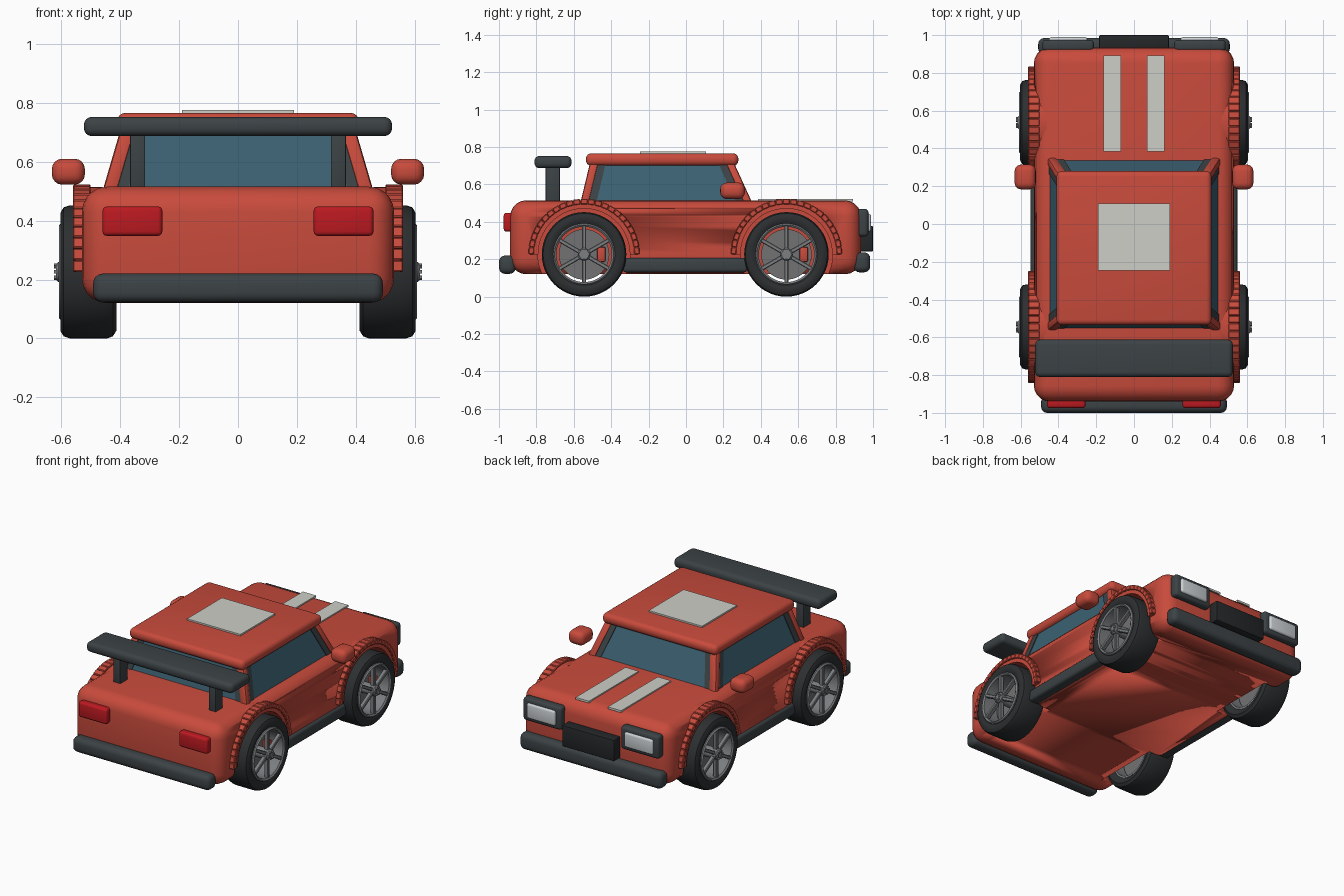
import bpy, bmesh, math
from mathutils import Matrix, Vector

if "Cube" in bpy.data.objects:
    bpy.data.objects.remove(bpy.data.objects["Cube"])


def material(name, r, g, b):
    m = bpy.data.materials.new(name)
    m.diffuse_color = (r, g, b, 1)
    m.use_nodes = True
    m.node_tree.nodes["Principled BSDF"].inputs["Base Color"].default_value = m.diffuse_color
    return m


RED = material("paint", 0.58, 0.07, 0.045)
DARK = material("trim", 0.045, 0.055, 0.06)
TYRE = material("rubber", 0.025, 0.028, 0.03)
BLACK = material("grille", 0.018, 0.02, 0.022)
GLASS = material("glass", 0.045, 0.12, 0.17)
LAMP = material("tail_red", 0.5, 0.01, 0.015)
LENS = material("lens", 0.6, 0.63, 0.65)
WHITE = material("decal", 0.62, 0.62, 0.58)
METAL = material("metal", 0.2, 0.21, 0.22)
DISC = material("disc", 0.17, 0.17, 0.17)


def finish(bm, name, mat):
    bmesh.ops.recalc_face_normals(bm, faces=bm.faces)
    mesh = bpy.data.meshes.new(name)
    bm.to_mesh(mesh)
    bm.free()
    ob = bpy.data.objects.new(name, mesh)
    bpy.context.collection.objects.link(ob)
    if mat:
        mesh.materials.append(mat)
    bpy.ops.object.select_all(action='DESELECT')
    ob.select_set(True)
    bpy.context.view_layer.objects.active = ob
    bpy.ops.object.shade_smooth_by_angle(angle=math.radians(35))
    return ob


def bevel(bm, width, seg):
    if width:
        bmesh.ops.bevel(bm, geom=bm.edges[:], offset=width, segments=seg,
                        profile=0.5, affect='EDGES')


def box(name, x, y, z, mat, width=0.0, seg=4):
    """Axis-aligned box from (min, max) ranges, optionally rounded."""
    bm = bmesh.new()
    size = [abs(r[1] - r[0]) for r in (x, y, z)]
    mid = [(r[0] + r[1]) / 2 for r in (x, y, z)]
    bmesh.ops.create_cube(bm, size=1, matrix=Matrix.Translation(mid) @ Matrix.Diagonal((*size, 1)))
    bevel(bm, width, seg)
    return finish(bm, name, mat)


def loft(name, bottom, top, mat, width=0.0):
    """Solid between two four-point loops."""
    bm = bmesh.new()
    a = [bm.verts.new(p) for p in bottom]
    b = [bm.verts.new(p) for p in top]
    bm.faces.new(a)
    bm.faces.new(b)
    for i in range(4):
        j = (i + 1) % 4
        bm.faces.new((a[i], a[j], b[j], b[i]))
    bevel(bm, width, 2)
    return finish(bm, name, mat)


def lathe(name, profile, side, cy, cz, mat, start=0.0, sweep=math.tau, steps=48):
    """Closed (x, radius) profile turned around the axle line."""
    bm = bmesh.new()
    direction = Vector((0, math.cos(start), math.sin(start)))
    v = [bm.verts.new(Vector((side * x, 0, 0)) + direction * r) for x, r in profile]
    face = bm.faces.new(v)
    full = sweep > 6.28
    if full:
        edges = list(face.edges)
        bmesh.ops.delete(bm, geom=[face], context='FACES_ONLY')
        geom = v + edges
    else:
        geom = v + list(face.edges)
        cap = face.copy()
        bmesh.ops.delete(bm, geom=[face], context='FACES_ONLY')
    r = bmesh.ops.spin(bm, geom=geom, cent=(0, 0, 0), axis=(1, 0, 0), angle=sweep, steps=steps)
    if not full:
        bmesh.ops.holes_fill(bm, edges=[e for e in bm.edges if e.is_boundary], sides=0)
    bmesh.ops.remove_doubles(bm, verts=bm.verts, dist=1e-5)
    bmesh.ops.translate(bm, vec=(0, cy, cz), verts=bm.verts)
    return finish(bm, name, mat)


def radial(name, n, offset, x, r, thick, side, cy, cz, mat, sweep=math.tau, width=0.0):
    """Blocks placed around an axle, spanning x and radius ranges."""
    bm = bmesh.new()
    for i in range(n):
        m = (Matrix.Translation((0, cy, cz)) @ Matrix.Rotation(offset + sweep * i / n, 4, 'X')
             @ Matrix.Translation((side * (x[0] + x[1]) / 2, (r[0] + r[1]) / 2, 0))
             @ Matrix.Diagonal((x[1] - x[0], r[1] - r[0], thick, 1)))
        bmesh.ops.create_cube(bm, size=1, matrix=m)
    bevel(bm, width, 1)
    return finish(bm, name, mat)


# body shell
body = box("body", (-0.53, 0.53), (-0.94, 0.935), (0.12, 0.515), RED, 0.085, 5)

# wheels, wells and arches
CZ = 0.226
for s in (1, -1):
    for end, cy in (("rear", -0.545), ("front", 0.537)):
        tag = f"{end}_{'right' if s > 0 else 'left'}"
        cutter = lathe("well_cutter_" + tag, [(0.39, 0), (0.7, 0), (0.7, 0.247), (0.39, 0.247)],
                       s, cy, CZ, None)
        cutter.hide_render = True
        cutter.hide_set(True)
        mod = body.modifiers.new("well_" + tag, 'BOOLEAN')
        mod.operation = 'DIFFERENCE'
        mod.object = cutter
        mod.solver = 'EXACT'

        lathe("tyre_" + tag, [(0.43, 0.16), (0.415, 0.18), (0.413, 0.2), (0.425, 0.219),
                              (0.445, 0.226), (0.57, 0.226), (0.592, 0.219), (0.603, 0.2),
                              (0.602, 0.18), (0.59, 0.16)], s, cy, CZ, TYRE)
        lathe("rim_" + tag, [(0.43, 0.148), (0.43, 0.165), (0.6, 0.165), (0.608, 0.158),
                             (0.6, 0.148)], s, cy, CZ, METAL)
        lathe("brake_disc_" + tag, [(0.49, 0), (0.51, 0), (0.51, 0.135), (0.49, 0.135)],
              s, cy, CZ, DISC)
        box("caliper_" + tag, (s * 0.48, s * 0.545), (cy + 0.07, cy + 0.115),
            (CZ - 0.04, CZ + 0.04), RED, 0.008, 2)
        radial("spokes_" + tag, 6, math.pi / 6, (0.575, 0.603), (0.015, 0.155), 0.022,
               s, cy, CZ, METAL, width=0.004)
        lathe("hub_" + tag, [(0.5, 0), (0.618, 0), (0.618, 0.026), (0.61, 0.034), (0.5, 0.034)],
              s, cy, CZ, METAL, steps=24)
        radial("wheel_nuts_" + tag, 6, 0, (0.6, 0.625), (0.017, 0.029), 0.012,
               s, cy, CZ, METAL)
        lathe("arch_" + tag, [(0.46, 0.245), (0.55, 0.245), (0.55, 0.288), (0.46, 0.288)],
              s, cy, CZ, RED, 0, math.pi, 28)
        radial("arch_blocks_" + tag, 23, math.pi / 46, (0.5, 0.56), (0.268, 0.297), 0.038,
               s, cy, CZ, RED, math.pi, 0.004)

# cabin glass and corner pillars
Z0, Z1 = 0.50, 0.73
XB, XT = 0.46, 0.393
YB, YT = (-0.565, 0.355), (-0.51, 0.25)


def rect(x0, x1, y0, y1, z):
    return [(x0, y0, z), (x1, y0, z), (x1, y1, z), (x0, y1, z)]


g = 0.012
loft("cabin_glass", rect(-XB + g, XB - g, YB[0] + g, YB[1] - g, Z0),
     rect(-XT + g, XT - g, YT[0] + g, YT[1] - g, Z1), GLASS)
for s in (1, -1):
    for name, yb, yt, d in (("rear", YB[0], YT[0], 1), ("front", YB[1], YT[1], -1)):
        side = "right" if s > 0 else "left"
        loft(f"{name}_pillar_{side}",
             rect(s * (XB - 0.05), s * XB, yb, yb + d * 0.045, Z0),
             rect(s * (XT - 0.05), s * XT, yt, yt + d * 0.045, Z1), RED, 0.012)
        t = 0.007
        loft(f"{name}_pillar_trim_{side}",
             rect(s * (XB - 0.085), s * (XB - t), yb + d * t, yb + d * 0.085, Z0),
             rect(s * (XT - 0.085), s * (XT - t), yt + d * t, yt + d * 0.085, Z1), DARK)

# roof and flat decals
box("roof", (-0.41, 0.41), (-0.535, 0.28), (0.70, 0.766), RED, 0.028, 4)
box("roof_panel", (-0.19, 0.19), (-0.247, 0.108), (0.762, 0.776), WHITE)
for s in (1, -1):
    side = "right" if s > 0 else "left"
    box("bonnet_stripe_" + side, (s * 0.068, s * 0.162), (0.385, 0.893), (0.51, 0.523), WHITE)
    # lamps
    box("tail_lamp_" + side, (s * 0.257, s * 0.46), (-0.975, -0.92), (0.348, 0.448), LAMP, 0.015, 3)
    box("headlamp_housing_" + side, (s * 0.212, s * 0.485), (0.915, 0.975), (0.322, 0.47),
        DARK, 0.018, 3)
    box("headlamp_" + side, (s * 0.247, s * 0.45), (0.94, 0.989), (0.348, 0.444), LENS, 0.012, 3)
    # mirrors, sills and wing supports
    box("mirror_" + side, (s * 0.52, s * 0.632), (0.183, 0.315), (0.522, 0.61), RED, 0.035, 4)
    box("sill_" + side, (s * 0.47, s * 0.547), (-0.34, 0.33), (0.13, 0.207), DARK, 0.018, 3)
    box("wing_support_" + side, (s * 0.315, s * 0.366), (-0.75, -0.675), (0.49, 0.71), DARK, 0.005, 2)

# bumpers, grille and rear wing
box("rear_bumper", (-0.492, 0.492), (-1.0, -0.91), (0.122, 0.22), DARK, 0.033, 4)
box("front_bumper", (-0.507, 0.507), (0.895, 0.985), (0.13, 0.237), DARK, 0.033, 4)
box("grille", (-0.185, 0.185), (0.925, 1.0), (0.242, 0.378), BLACK, 0.006, 2)
box("rear_wing", (-0.523, 0.523), (-0.81, -0.612), (0.687, 0.752), DARK, 0.026, 4)
